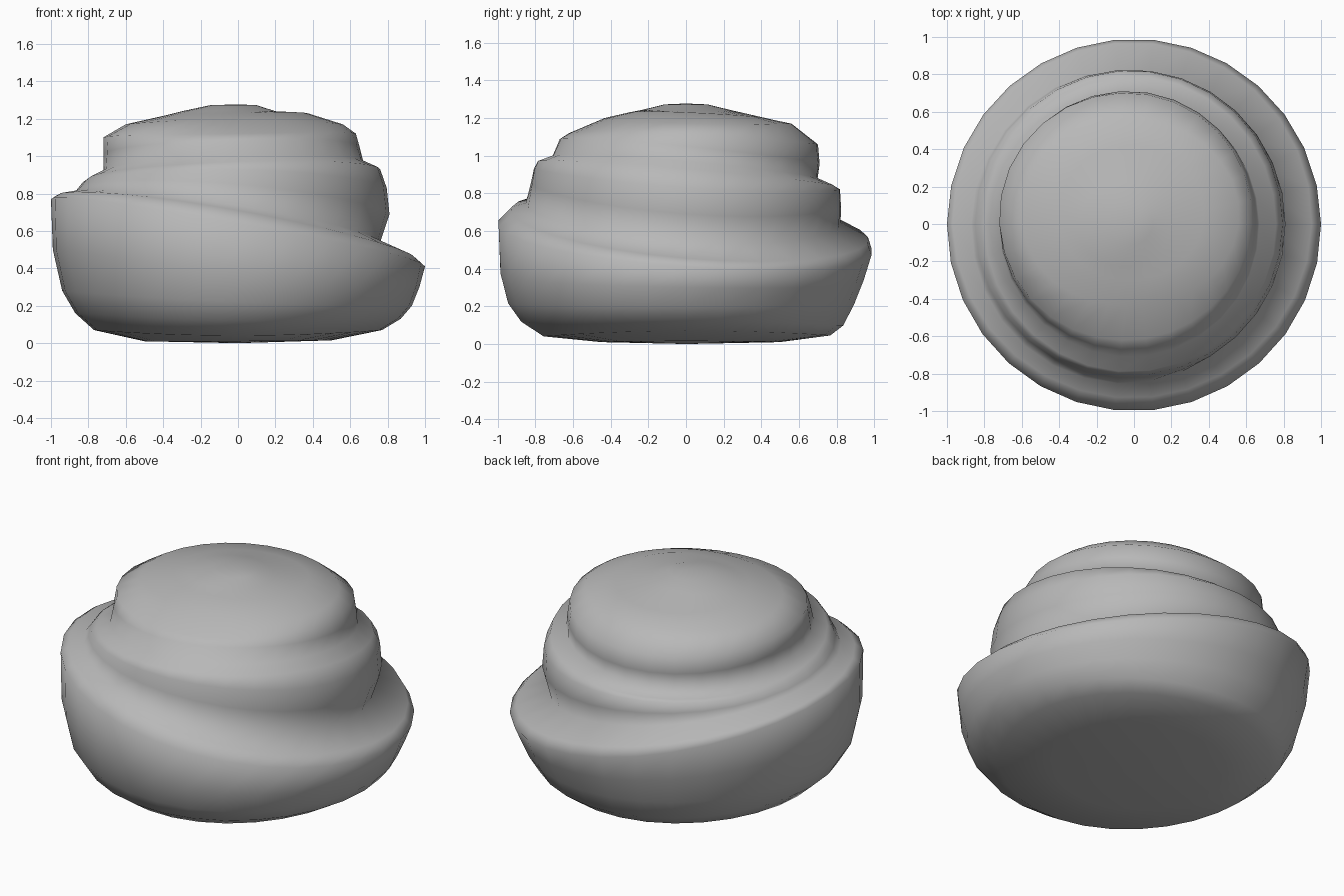
import bpy, bmesh, math

if "Cube" in bpy.data.objects:
    bpy.data.objects.remove(bpy.data.objects["Cube"])

SEGMENTS = 30

# Half profiles (radius, height) from the base up, one per compass side
RIGHT = [(.50, .015), (.77, .07), (.87, .13), (.93, .20), (.97, .30), (1.0, .41),
         (.95, .455), (.76, .54), (.81, .69), (.795, .83), (.76, .93), (.67, .97),
         (.65, 1.05), (.63, 1.12), (.56, 1.17), (.37, 1.23), (.20, 1.24)]
BACK = [(.50, .01), (.77, .045), (.84, .10), (.90, .22), (.95, .35), (.99, .49),
        (.97, .55), (.82, .63), (.825, .73), (.82, .82), (.79, .84), (.70, .88),
        (.71, .96), (.70, 1.06), (.56, 1.17), (.42, 1.20), (.22, 1.245)]
LEFT = [(.50, .01), (.77, .07), (.87, .16), (.94, .28), (.99, .50), (1.0, .77),
        (.97, .79), (.87, .81), (.85, .835), (.83, .86), (.80, .88), (.72, .92),
        (.72, 1.01), (.72, 1.10), (.60, 1.17), (.40, 1.215), (.30, 1.24)]
FRONT = [(.45, .01), (.76, .04), (.88, .12), (.95, .22), (.99, .38), (1.0, .64),
         (.93, .71), (.85, .735), (.825, .85), (.81, .93), (.79, .97), (.71, 1.0),
         (.67, 1.09), (.62, 1.12), (.43, 1.20), (.30, 1.23), (.22, 1.245)]


def blend(e, n, w, s, t):
    """Smooth periodic blend through the four side values."""
    mean = (e + n + w + s) / 4
    second = (e - n + w - s) / 4
    return (mean + (e - w) / 2 * math.cos(t) + (n - s) / 2 * math.sin(t)
            + second * math.cos(2 * t))


def lofted_body(name):
    bm = bmesh.new()
    rings = []
    for sides in zip(RIGHT, BACK, LEFT, FRONT):
        ring = []
        for i in range(SEGMENTS):
            t = 2 * math.pi * i / SEGMENTS
            r = blend(*(p[0] for p in sides), t)
            z = blend(*(p[1] for p in sides), t)
            ring.append(bm.verts.new((r * math.cos(t), r * math.sin(t), z)))
        rings.append(ring)
    for a, b in zip(rings, rings[1:]):
        for i in range(SEGMENTS):
            j = (i + 1) % SEGMENTS
            bm.faces.new((a[i], a[j], b[j], b[i]))
    # rounded crown and flat base
    crown = [bm.verts.new((v.co.x * .5, v.co.y * .5, 1.272)) for v in rings[-1]]
    base = bm.verts.new((0, 0, 0))
    tip = bm.verts.new((0, 0, 1.277))
    for i in range(SEGMENTS):
        j = (i + 1) % SEGMENTS
        bm.faces.new((rings[-1][i], rings[-1][j], crown[j], crown[i]))
        bm.faces.new((crown[i], crown[j], tip))
        bm.faces.new((rings[0][j], rings[0][i], base))
    bmesh.ops.recalc_face_normals(bm, faces=bm.faces)
    for f in bm.faces:
        f.smooth = True
    mesh = bpy.data.meshes.new(name)
    bm.to_mesh(mesh)
    bm.free()
    obj = bpy.data.objects.new(name, mesh)
    bpy.context.collection.objects.link(obj)
    return obj


# Spiral body with a tilted lower rim and two stepped coils
body = lofted_body("coiled_body")

# Mid grey surface
grey = bpy.data.materials.new("mid_grey")
grey.diffuse_color = (0.48, 0.48, 0.48, 1)
grey.use_nodes = True
grey.node_tree.nodes["Principled BSDF"].inputs["Base Color"].default_value = grey.diffuse_color
body.data.materials.append(grey)
